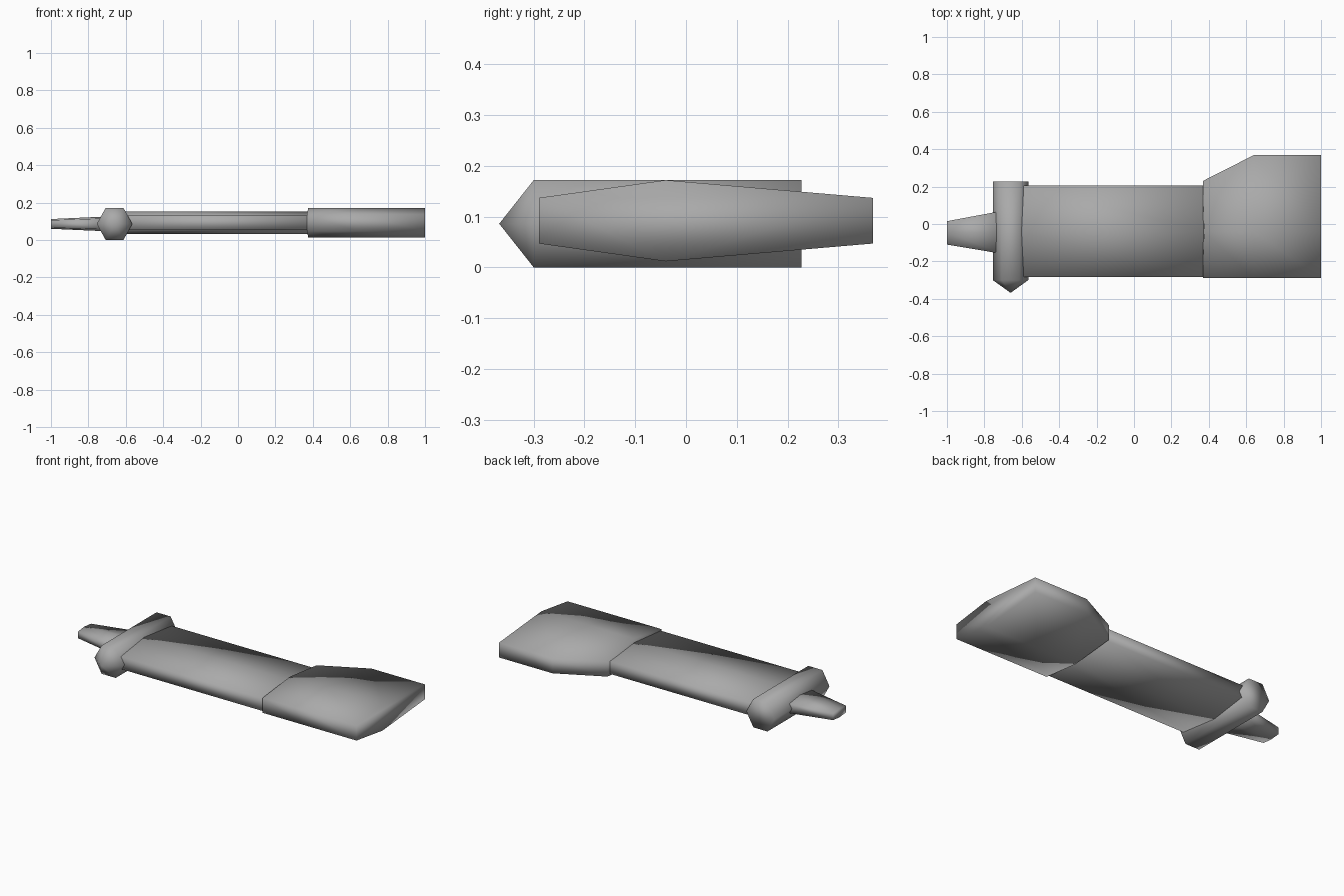
import bpy
import bmesh
from math import cos, sin, radians

cube = bpy.data.objects.get("Cube")
if cube:
    bpy.data.objects.remove(cube, do_unlink=True)

# Single grey metal
metal = bpy.data.materials.new("grey metal")
metal.use_nodes = True
grey = (0.4, 0.4, 0.4, 1)
metal.diffuse_color = grey
metal.node_tree.nodes["Principled BSDF"].inputs["Base Color"].default_value = grey


def loft(name, rings, tip=None):
    """Skin equal-sized rings of points; the last end may close to a tip."""
    bm = bmesh.new()
    loops = [[bm.verts.new(p) for p in ring] for ring in rings]
    n = len(loops[0])
    for a, b in zip(loops, loops[1:]):
        for i in range(n):
            j = (i + 1) % n
            bm.faces.new((a[i], a[j], b[j], b[i]))
    bm.faces.new(loops[0])
    if tip:
        apex = bm.verts.new(tip)
        for i in range(n):
            bm.faces.new((loops[-1][i], loops[-1][(i + 1) % n], apex))
    else:
        bm.faces.new(loops[-1])
    bmesh.ops.recalc_face_normals(bm, faces=bm.faces)
    for f in bm.faces:
        f.smooth = True
    mesh = bpy.data.meshes.new(name)
    bm.to_mesh(mesh)
    bm.free()
    mesh.materials.append(metal)
    obj = bpy.data.objects.new(name, mesh)
    bpy.context.collection.objects.link(obj)
    return obj


def section(x, front, back, edge, mid, ridge_y=-0.04, z=0.092, ridge_dx=0.0):
    """Flattened six-sided section: blunt edges and a raised centre ridge."""
    return [(x, front, z - edge), (x + ridge_dx, ridge_y, z - mid),
            (x, back, z - edge), (x, back, z + edge),
            (x + ridge_dx, ridge_y, z + mid), (x, front, z + edge)]


# Wide blade end with a sloped back corner
loft("blade_head", [
    section(0.368, -0.29, 0.23, 0.045, 0.08, ridge_dx=0.008),
    section(0.64, -0.29, 0.368, 0.045, 0.08),
    section(1.0, -0.29, 0.368, 0.045, 0.08)])

# Long narrower blade body
loft("blade_body", [
    section(-0.62, -0.283, 0.205, 0.038, 0.06),
    section(0.39, -0.283, 0.205, 0.038, 0.06)])

# Tapered tang behind the guard
loft("tang", [
    section(-1.0, -0.11, 0.015, 0.02, 0.026, -0.047, 0.086),
    section(-0.69, -0.162, 0.073, 0.03, 0.04, -0.045, 0.086)])


# Six-sided crossguard with a pointed front end
def guard_ring(y):
    return [(-0.66 + 0.095 * cos(radians(a)), y, 0.086 + 0.0993 * sin(radians(a)))
            for a in range(0, 360, 60)]


loft("crossguard", [guard_ring(0.228), guard_ring(-0.30)], tip=(-0.66, -0.368, 0.086))
